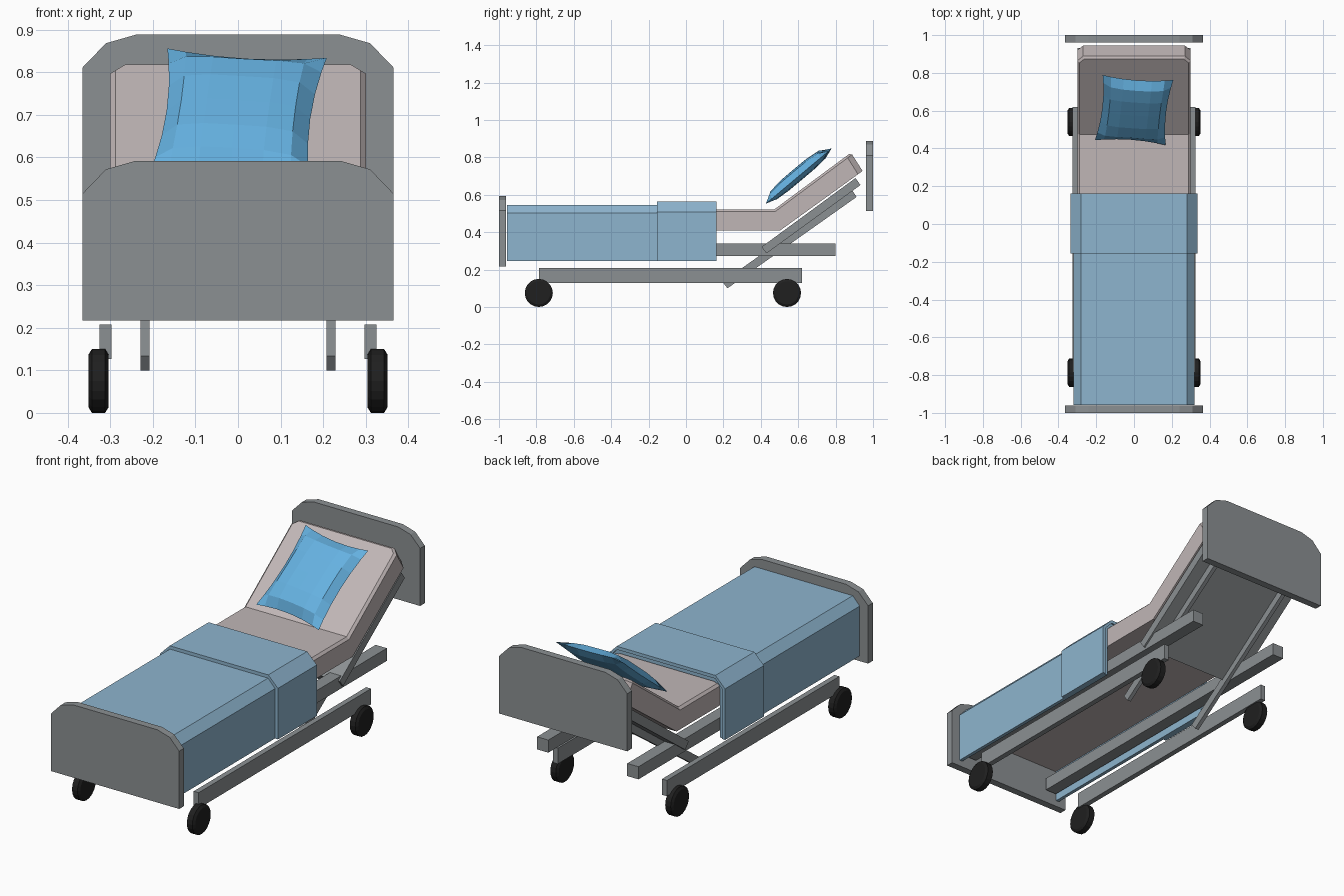
import bpy, bmesh, math
from mathutils import Matrix, Vector

if "Cube" in bpy.data.objects:
    bpy.data.objects.remove(bpy.data.objects["Cube"])


def material(name, rgb):
    m = bpy.data.materials.new(name)
    m.diffuse_color = (*rgb, 1)
    m.use_nodes = True
    m.node_tree.nodes["Principled BSDF"].inputs["Base Color"].default_value = m.diffuse_color
    return m


GREY = material("frame grey", (0.26, 0.28, 0.29))
BEIGE = material("mattress beige", (0.53, 0.47, 0.47))
BLUE = material("blanket blue", (0.27, 0.46, 0.62))
BRIGHT = material("pillow blue", (0.13, 0.44, 0.75))
BLACK = material("tyre black", (0.014, 0.014, 0.014))


def finish(name, bm, mat):
    bmesh.ops.recalc_face_normals(bm, faces=bm.faces)
    me = bpy.data.meshes.new(name)
    bm.to_mesh(me)
    bm.free()
    me.materials.append(mat)
    ob = bpy.data.objects.new(name, me)
    bpy.context.collection.objects.link(ob)
    return ob


def prism_bm(pts, axis, a, b):
    """Extrude a profile from a to b; axis x: pts are (y,z), axis y: (x,z)."""
    bm = bmesh.new()

    def at(p, t):
        return (t, p[0], p[1]) if axis == "x" else (p[0], t, p[1])
    lo = [bm.verts.new(at(p, a)) for p in pts]
    hi = [bm.verts.new(at(p, b)) for p in pts]
    bm.faces.new(lo)
    bm.faces.new(hi[::-1])
    n = len(pts)
    for i in range(n):
        j = (i + 1) % n
        bm.faces.new((lo[i], hi[i], hi[j], lo[j]))
    bmesh.ops.recalc_face_normals(bm, faces=bm.faces)
    return bm


def prism(name, pts, axis, a, b, mat):
    return finish(name, prism_bm(pts, axis, a, b), mat)


def rect(y0, y1, z0, z1):
    return [(y0, z0), (y1, z0), (y1, z1), (y0, z1)]


def mirrored(half):
    return half + [(-x, z) for x, z in reversed(half)]


# Head and foot boards with clipped upper corners
for name, bottom, top, y0, y1 in (("footboard", 0.217, 0.592, -1.0, -0.962),
                                  ("headboard", 0.514, 0.888, 0.962, 1.0)):
    half = [(0.365, bottom), (0.365, top - 0.077), (0.31, top - 0.02), (0.24, top)]
    prism(name, mirrored(half), "y", y0, y1, GREY)

# Rails, lifting bars and wheels on both sides
lift = [(0.195, 0.134), (0.222, 0.10), (0.912, 0.588), (0.888, 0.624)]
for s, side in ((1, "right"), (-1, "left")):
    prism(side + "_lower_rail", rect(-0.785, 0.62, 0.127, 0.208), "x",
          s * 0.297, s * 0.325, GREY)
    prism(side + "_upper_rail", rect(-0.945, 0.80, 0.273, 0.338), "x",
          s * 0.225, s * 0.289, GREY)
    prism(side + "_lifting_bar", lift, "x", s * 0.208, s * 0.229, GREY)
    for y, end in ((-0.787, "front"), (0.54, "back")):
        bm = bmesh.new()
        rings = []
        for x, r in ((0.304, 0.062), (0.312, 0.075), (0.343, 0.075), (0.351, 0.062)):
            rings.append([bm.verts.new((s * x, y + r * math.cos(k * math.tau / 20),
                                        0.075 + r * math.sin(k * math.tau / 20)))
                          for k in range(20)])
        for p, q in zip(rings, rings[1:]):
            for k in range(20):
                j = (k + 1) % 20
                bm.faces.new((p[k], p[j], q[j], q[k]))
        bm.faces.new(rings[0])
        bm.faces.new(rings[-1])
        finish(f"{end}_{side}_wheel", bm, BLACK)

# Raised back panel under the mattress
prism("backrest_panel", [(0.404, 0.321), (0.43, 0.286), (0.933, 0.652), (0.906, 0.689)],
      "x", -0.298, 0.298, GREY)

# Bent mattress with clipped head corners and bevelled top edge
bm = prism_bm([(-0.958, 0.41), (0.505, 0.41), (0.944, 0.727), (0.882, 0.825),
               (0.473, 0.522), (-0.958, 0.522)], "x", -0.30, 0.30)
corners = [e for e in bm.edges if all(v.co.y > 0.8 for v in e.verts)
           and abs(e.verts[0].co.x - e.verts[1].co.x) < 0.01]
bmesh.ops.bevel(bm, geom=corners, offset=0.03, segments=1, affect="EDGES")
bm.normal_update()
rim = [e for e in bm.edges if len(e.link_faces) == 2
       and sum(f.normal.z > 0.7 for f in e.link_faces) == 1]
bmesh.ops.bevel(bm, geom=rim, offset=0.012, segments=1, affect="EDGES")
finish("mattress", bm, BEIGE)

# Blanket draped as an open arch, with a folded-over band
main = [(0.32, 0.246), (0.32, 0.503), (0.28, 0.546)]
inner = [(0.302, 0.246), (0.302, 0.498), (0.272, 0.526)]
fold = [(0.336, 0.245), (0.336, 0.508), (0.281, 0.563)]


def arch(outer, inside):
    return mirrored(outer) + mirrored(inside)[::-1]


prism("blanket", arch(main, inner), "y", -0.958, 0.155, BLUE)
prism("blanket_fold", arch(fold, main), "y", -0.155, 0.162, BLUE)

# Pillow: two bulging sheets with pinched sides, tilted on the backrest
steps = [-1, -0.76, -0.4, 0, 0.4, 0.76, 1]
bm = bmesh.new()
for up, height in ((1, 0.045), (-1, 0.026)):
    grid = []
    for v in steps:
        row = []
        for u in steps:
            x = 0.188 * u * (1 - 0.10 * (1 - v * v) * u * u)
            y = 0.226 * v * (1 - 0.09 * (1 - u * u) * v * v)
            z = up * height * ((1 - u ** 4) * (1 - v ** 4)) ** 0.6
            row.append(bm.verts.new((x, y, z)))
        grid.append(row)
    for i in range(6):
        for j in range(6):
            bm.faces.new((grid[i][j], grid[i][j + 1], grid[i + 1][j + 1], grid[i + 1][j]))
bmesh.ops.remove_doubles(bm, verts=bm.verts, dist=0.0005)
place = (Matrix.Translation(Vector((0.001, 0.603, 0.70)))
         @ Matrix.Rotation(math.radians(40), 4, "X")
         @ Matrix.Rotation(math.radians(-5.2), 4, "Z"))
bmesh.ops.transform(bm, matrix=place, verts=bm.verts)
finish("pillow", bm, BRIGHT)
